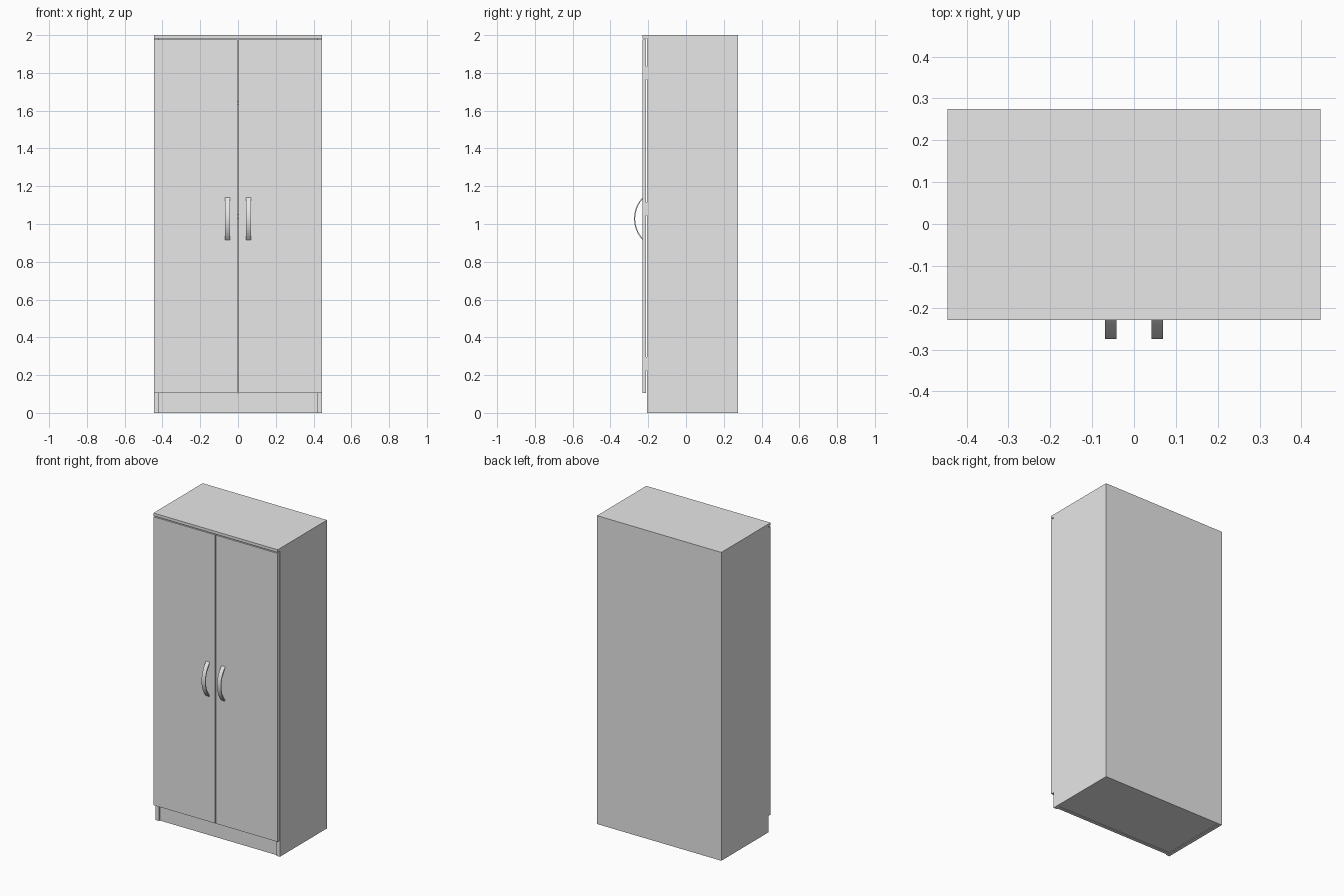
import bpy, bmesh, math

if "Cube" in bpy.data.objects:
    bpy.data.objects.remove(bpy.data.objects["Cube"])

grey = bpy.data.materials.new("plain grey")
grey.diffuse_color = (0.8, 0.8, 0.8, 1)
grey.use_nodes = True
grey.node_tree.nodes["Principled BSDF"].inputs["Base Color"].default_value = grey.diffuse_color


def finish(name, bm):
    bmesh.ops.recalc_face_normals(bm, faces=bm.faces[:])
    me = bpy.data.meshes.new(name)
    bm.to_mesh(me)
    bm.free()
    me.materials.append(grey)
    ob = bpy.data.objects.new(name, me)
    bpy.context.collection.objects.link(ob)
    return ob


def box(name, x0, x1, y0, y1, z0, z1):
    bm = bmesh.new()
    bmesh.ops.create_cube(bm, size=1)
    for v in bm.verts:
        v.co = ((x0 + x1) / 2 + v.co.x * (x1 - x0),
                (y0 + y1) / 2 + v.co.y * (y1 - y0),
                (z0 + z1) / 2 + v.co.z * (z1 - z0))
    return finish(name, bm)


def handle(name, xc):
    # flat strip bent along a shallow vertical arc
    half, depth, thick, wid, n = 0.112, 0.045, 0.006, 0.0135, 24
    r = (half ** 2 + depth ** 2) / (2 * depth)
    yc, zc = -0.275 + r, 1.028
    a = math.asin(half / r)
    bm = bmesh.new()
    rings = []
    for i in range(n + 1):
        t = -a + 2 * a * i / n
        rings.append([bm.verts.new((xc + dx, yc - rr * math.cos(t), zc + rr * math.sin(t)))
                      for dx, rr in ((-wid, r), (wid, r), (wid, r - thick), (-wid, r - thick))])
    for p, q in zip(rings, rings[1:]):
        for k in range(4):
            m = (k + 1) % 4
            bm.faces.new((p[k], p[m], q[m], q[k]))
    bm.faces.new(rings[0])
    bm.faces.new(rings[-1])
    ob = finish(name, bm)
    bpy.ops.object.select_all(action='DESELECT')
    ob.select_set(True)
    bpy.context.view_layer.objects.active = ob
    bpy.ops.object.shade_smooth_by_angle(angle=math.radians(35))


W, FRONT, BACK = 0.446, -0.207, 0.275
IN = W - 0.025

# carcass
box("top_panel", -W, W, -0.23, BACK, 1.982, 2.0)
box("back_panel", -IN, IN, BACK - 0.012, BACK, 0.0, 1.982)
box("base_panel", -IN, IN, FRONT + 0.03, BACK - 0.012, 0.003, 0.105)
box("plinth", -IN, IN, FRONT + 0.008, FRONT + 0.03, 0.0, 0.105)

# shelves behind the doors
for i, z in enumerate((1.04, 1.64)):
    box(f"shelf_{i + 1}", -IN, IN, FRONT + 0.01, BACK - 0.012, z - 0.01, z + 0.01)

# mirrored sides, doors, hinges and handles
for s, side in ((-1, "left"), (1, "right")):
    def pair(name, xa, xb, *yz):
        box(f"{side}_{name}", min(s * xa, s * xb), max(s * xa, s * xb), *yz)
    pair("side_panel", IN, W, FRONT, BACK, 0.0, 1.982)
    pair("door", 0.003, W - 0.001, -0.23, -0.211, 0.105, 1.976)
    for i, z in enumerate((0.26, 1.08, 1.80)):
        pair(f"hinge_{i + 1}", IN - 0.02, W - 0.006, -0.211, FRONT, z - 0.035, z + 0.035)
    handle(f"{side}_handle", s * 0.0555)
